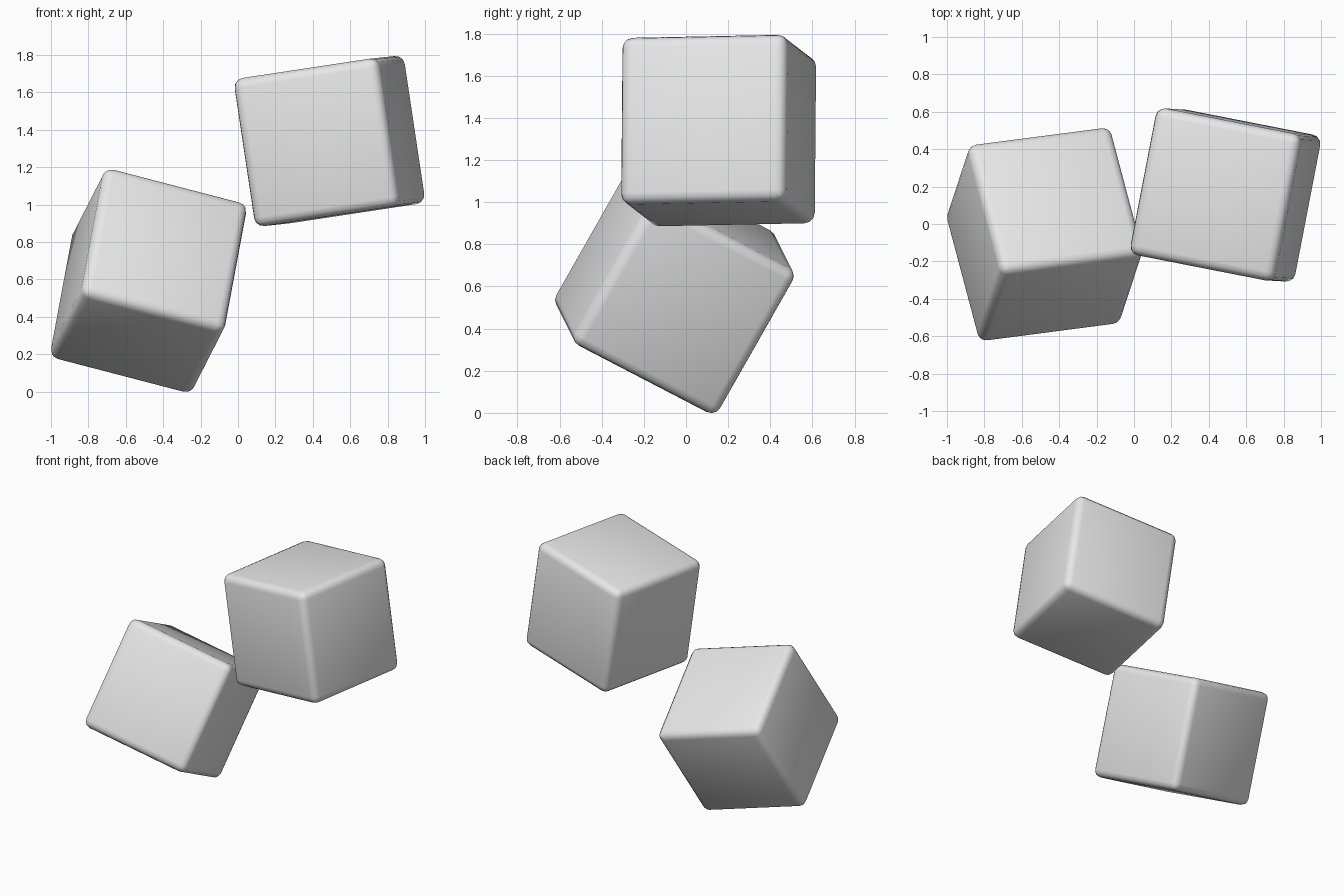
import bpy
import bmesh
from mathutils import Matrix, Vector

if "Cube" in bpy.data.objects:
    bpy.data.objects.remove(bpy.data.objects["Cube"])

SIDE = 0.80
ROUNDING = 0.05

grey = bpy.data.materials.new("light_grey")
grey.diffuse_color = (0.8, 0.8, 0.8, 1.0)
grey.use_nodes = True
grey.node_tree.nodes["Principled BSDF"].inputs["Base Color"].default_value = grey.diffuse_color


def rounded_cube(name, centre, first, second):
    """Smooth bevelled cube aligned to two perpendicular edge directions."""
    mesh = bpy.data.meshes.new(name)
    bm = bmesh.new()
    bmesh.ops.create_cube(bm, size=SIDE)
    bmesh.ops.bevel(bm, geom=bm.edges[:], offset=ROUNDING, offset_type='OFFSET',
                    segments=3, profile=0.5, affect='EDGES')
    for face in bm.faces:
        face.smooth = True
    bm.to_mesh(mesh)
    bm.free()
    mesh.materials.append(grey)

    a = Vector(first).normalized()
    b = Vector(second)
    b = (b - a * b.dot(a)).normalized()
    turn = Matrix((a, b, a.cross(b))).transposed().to_4x4()

    cube = bpy.data.objects.new(name, mesh)
    cube.matrix_world = Matrix.Translation(centre) @ turn
    bpy.context.collection.objects.link(cube)
    return cube


# Lower cube, tipped onto one corner
rounded_cube("lower_cube", (-0.478, -0.055, 0.593),
             (0.96, 0.125, -0.25), (0.16, 0.488, 0.858))

# Upper cube, slightly tilted
rounded_cube("upper_cube", (0.489, 0.155, 1.34),
             (0.97, -0.19, 0.147), (0.19, 0.975, 0.02))
